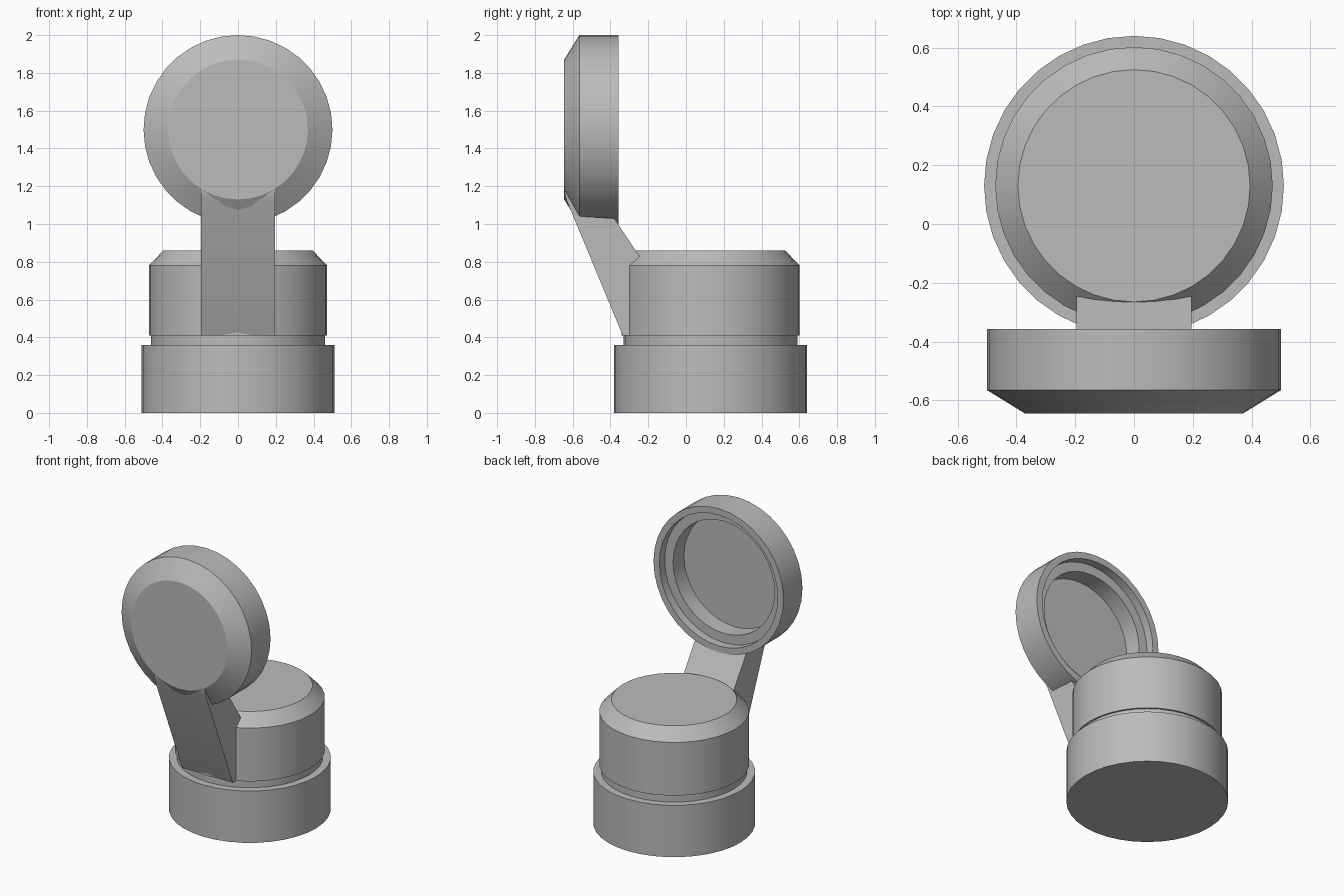
import bpy, bmesh, math
from mathutils import Matrix

cube = bpy.data.objects.get("Cube")
if cube:
    bpy.data.objects.remove(cube, do_unlink=True)

SIDES = 36
BODY_Y = 0.13

grey = bpy.data.materials.new("plain grey")
grey.use_nodes = True
colour = (0.5, 0.5, 0.5, 1)
grey.diffuse_color = colour
grey.node_tree.nodes["Principled BSDF"].inputs["Base Color"].default_value = colour


def finish(name, bm, matrix=Matrix(), angle=25):
    bmesh.ops.transform(bm, matrix=matrix, verts=bm.verts)
    bmesh.ops.recalc_face_normals(bm, faces=bm.faces)
    mesh = bpy.data.meshes.new(name)
    bm.to_mesh(mesh)
    bm.free()
    mesh.materials.append(grey)
    obj = bpy.data.objects.new(name, mesh)
    bpy.context.collection.objects.link(obj)
    bpy.ops.object.select_all(action='DESELECT')
    obj.select_set(True)
    bpy.context.view_layer.objects.active = obj
    bpy.ops.object.shade_smooth_by_angle(angle=math.radians(angle))
    return obj


def lathe(name, profile, matrix):
    """Closed turned solid from (radius, height) points, capped at both ends."""
    bm = bmesh.new()
    rings = []
    for r, h in profile:
        turn = [2 * math.pi * i / SIDES for i in range(SIDES)]
        rings.append([bm.verts.new((r * math.cos(a), r * math.sin(a), h)) for a in turn])
    for low, high in zip(rings, rings[1:]):
        for i in range(SIDES):
            j = (i + 1) % SIDES
            bm.faces.new((low[i], low[j], high[j], high[i]))
    bm.faces.new(rings[0])
    bm.faces.new(rings[-1])
    return finish(name, bm, matrix)


# Container: wide base, thin groove, and chamfered upper body
lathe("container_body", [
    (0.51, 0), (0.51, 0.36), (0.46, 0.36), (0.46, 0.41),
    (0.472, 0.41), (0.472, 0.78), (0.395, 0.86),
], Matrix.Translation((0, BODY_Y, 0)))

# Open lid standing upright, with a stepped hollow facing the back
lathe("lid", [
    (0.37, -0.645), (0.50, -0.565), (0.50, -0.357), (0.455, -0.357),
    (0.455, -0.415), (0.39, -0.415), (0.39, -0.535),
], Matrix.Translation((0, 0, 1.5)) @ Matrix.Rotation(math.radians(-90), 4, 'X'))

# Hinge arm joining the lid to the body: side profile given width
arm_profile = [
    (-0.644, 1.20), (-0.642, 1.165), (-0.632, 1.125), (-0.335, 0.41),
    (-0.10, 0.41), (-0.10, 0.61), (-0.38, 1.03), (-0.56, 1.04), (-0.56, 1.20),
]
bm = bmesh.new()
side = bm.faces.new([bm.verts.new((-0.195, y, z)) for y, z in arm_profile])
extruded = bmesh.ops.extrude_face_region(bm, geom=[side], use_keep_orig=True)
moved = [v for v in extruded["geom"] if isinstance(v, bmesh.types.BMVert)]
bmesh.ops.translate(bm, verts=moved, vec=(0.39, 0, 0))
finish("hinge_arm", bm)
